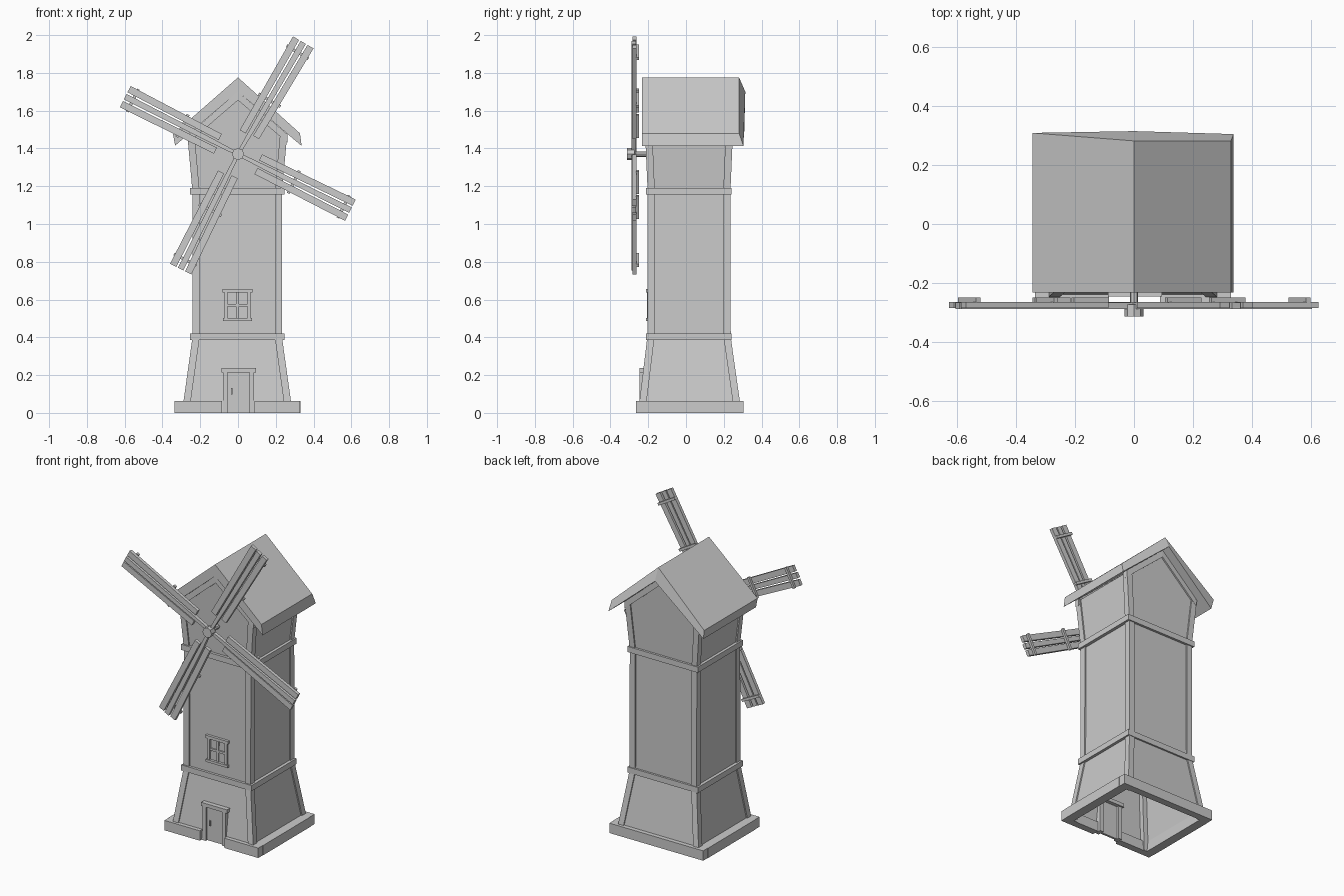
import bpy, bmesh, math
from mathutils import Matrix, Vector

if "Cube" in bpy.data.objects:
    bpy.data.objects.remove(bpy.data.objects["Cube"])


def finish(name, bm, recalc=True):
    if recalc:
        bmesh.ops.recalc_face_normals(bm, faces=bm.faces)
    me = bpy.data.meshes.new(name)
    bm.to_mesh(me)
    bm.free()
    ob = bpy.data.objects.new(name, me)
    bpy.context.collection.objects.link(ob)
    return ob


def skin(name, loops):
    """Capped solid through a list of equal-sized point loops."""
    bm = bmesh.new()
    rows = [[bm.verts.new(p) for p in lp] for lp in loops]
    n = len(rows[0])
    for a, b in zip(rows, rows[1:]):
        for i in range(n):
            j = (i + 1) % n
            bm.faces.new((a[i], a[j], b[j], b[i]))
    bm.faces.new(rows[0])
    bm.faces.new(rows[-1])
    return finish(name, bm)


def box(name, x0, x1, y0, y1, z0, z1):
    return skin(name, [[(x0, y0, z), (x1, y0, z), (x1, y1, z), (x0, y1, z)] for z in (z0, z1)])


def cyl(name, r, y0, y1, z, n):
    ring = [(r * math.cos(2 * math.pi * i / n), r * math.sin(2 * math.pi * i / n)) for i in range(n)]
    return skin(name, [[(a, y, z + b) for a, b in ring] for y in (y0, y1)])


# Tower profile: height, half width, half depth, depth centre
CX = -0.004
LEVELS = [(0.0, .293, .274, .02), (0.40, .237, .221, .016),
          (1.17, .237, .219, .016), (1.47, .264, .232, .016)]
INSET, POST = .008, .038


def corner(lv, sx, sy, d):
    z, hx, hy, cy = lv
    return Vector((CX + sx * (hx - d), cy + sy * (hy - d), z))


# Hollow tower walls, open below, with door opening and pointed gables
bm = bmesh.new()
order = [(-1, -1), (1, -1), (1, 1), (-1, 1)]
rows = [[bm.verts.new(corner(l, sx, sy, INSET)) for sx, sy in order] for l in LEVELS]
peaks = [bm.verts.new((0, y, 1.69)) for y in (-.218, .25)]
for k, (a, b) in enumerate(zip(rows, rows[1:])):
    for i in range(4):
        j = (i + 1) % 4
        if k == 0 and i == 0:
            y0, y1 = a[0].co.y, b[0].co.y
            notch = [bm.verts.new((x, y0 + (y1 - y0) * z / .40, z))
                     for x, z in ((-.06, 0), (-.06, .22), (.065, .22), (.065, 0))]
            bm.faces.new([a[0], *notch, a[1], b[1], b[0]])
        elif k == 2 and i in (0, 2):
            bm.faces.new((a[i], a[j], b[j], peaks[i // 2], b[i]))
        else:
            bm.faces.new((a[i], a[j], b[j], b[i]))
finish("tower_walls", bm)

# Corner posts
for sx, sy in order:
    loops = []
    for lv in LEVELS:
        c = corner(lv, sx, sy, 0)
        ix, iy = c.x - sx * POST, c.y - sy * POST
        loops.append([c, (ix, c.y, c.z), (ix, iy, c.z), (c.x, iy, c.z)])
    skin("corner_post", loops)

# Horizontal bands
for zb in (.385, 1.155):
    x0, x1, y0, y1, t, zt = CX - .249, CX + .249, -.213, .242, .03, zb + .036
    for ya, yb in ((y0, y0 + t), (y1 - t, y1)):
        box("band_beam", x0, x1, ya, yb, zb, zt)
    for xa, xb in ((x0, x0 + t), (x1 - t, x1)):
        box("band_side_beam", xa, xb, y0 + t, y1 - t, zb, zt)

# Plinth boards, split at the door
H = .063
box("plinth_front_left", -.335, -.085, -.264, -.22, 0, H)
box("plinth_front_right", .088, .328, -.264, -.22, 0, H)
box("plinth_back", -.335, .328, .26, .305, 0, H)
box("plinth_left", -.337, -.28, -.22, .26, 0, H)
box("plinth_right", .272, .33, -.22, .26, 0, H)

# Door
box("door_panel", -.058, .065, -.232, -.218, 0, .217)
box("door_jamb_left", -.08, -.055, -.246, -.205, 0, .217)
box("door_jamb_right", .06, .085, -.246, -.205, 0, .217)
box("door_lintel", -.088, .094, -.246, -.195, .215, .238)
box("door_handle", -.037, -.03, -.24, -.232, .098, .132)

# Window frame with cross bars
for n, x0, x1, z0, z1, y in (("window_lintel", -.082, .077, .638, .657, -.213),
                             ("window_sill", -.08, .075, .487, .503, -.213),
                             ("window_left", -.072, -.055, .503, .638, -.207),
                             ("window_right", .05, .067, .503, .638, -.207),
                             ("window_mullion", -.01, .005, .503, .638, -.205),
                             ("window_crossbar", -.055, .05, .563, .577, -.205)):
    box(n, x0, x1, y, -.19, z0, z1)

# Gable beams below the roof, front and back
for ye, yp, d in ((-.216, -.226, .03), (.248, .258, -.03)):
    for s in (-1, 1):
        skin("gable_beam", [[(x, y, zt), (x, y + d, zt), (x, y + d, zt - .045), (x, y, zt - .045)]
                            for x, y, zt in ((s * .262, ye, 1.475), (0, yp, 1.70))])

# Roof: thick folded slab, back end slightly raked
skin("roof", [[(x, -.232, zt), (x, yt, zt), (xb, yb, zb), (xb, -.232, zb)]
              for x, xb, zt, zb, yt, yb in ((-.344, -.333, 1.475, 1.415, .308, .30),
                                            (0, 0, 1.776, 1.70, .281, .314),
                                            (.328, .337, 1.48, 1.413, .281, .304))])

# Sail hub and shaft
HZ = 1.37
cyl("sail_hub", .032, -.313, -.272, HZ, 8)
cyl("sail_shaft", .014, -.272, -.19, HZ, 8)


# Four sails: tapered spar, two planks, crossbars behind
def sail(angle, length):
    parts = [skin("sail_spar", [[(x, -.288, -w), (x, -.266, -w), (x, -.266, w), (x, -.288, w)]
                                for x, w in ((0, .009), (.2, .013), (length, .016))])]
    for s, start in ((1, .115), (-1, .125)):
        parts.append(skin("sail_plank",
                          [[(x, -.284, s * a), (x, -.263, s * a), (x, -.263, s * b), (x, -.284, s * b)]
                           for x, a, b in ((start, .020, .056), (length, .026, .063))]))
    for r in (.33, .625):
        parts.append(box("sail_crossbar", r - .008, r + .008, -.265, -.249, -.067, .067))
    for p in parts:
        p.data.transform(Matrix.Translation((0, 0, HZ)) @ Matrix.Rotation(-math.radians(angle), 4, 'Y'))


for ang, ln in ((59.7, .685), (-26.5, .665), (153, .67), (243.5, .68)):
    sail(ang, ln)
